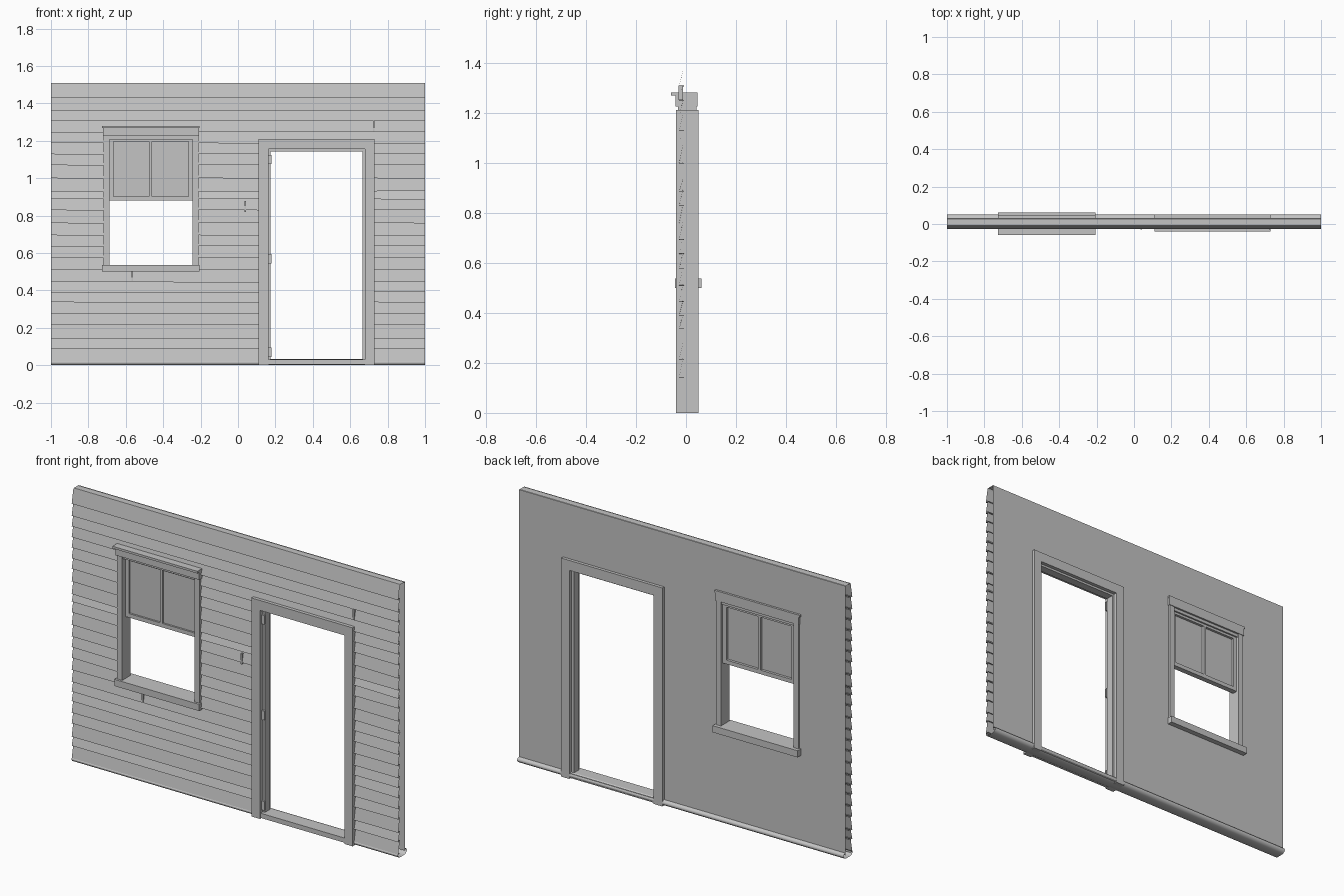
import bpy, bmesh, random
from mathutils import Vector

random.seed(4)
if "Cube" in bpy.data.objects:
    bpy.data.objects.remove(bpy.data.objects["Cube"], do_unlink=True)

paint = bpy.data.materials.new("plain_grey")
paint.use_nodes = True
GREY = (0.55, 0.55, 0.55, 1)
paint.diffuse_color = GREY
paint.node_tree.nodes["Principled BSDF"].inputs["Base Color"].default_value = GREY


def finish(name, bm, smooth=False):
    mesh = bpy.data.meshes.new(name)
    bm.to_mesh(mesh)
    bm.free()
    mesh.materials.append(paint)
    obj = bpy.data.objects.new(name, mesh)
    bpy.context.collection.objects.link(obj)
    for poly in mesh.polygons:
        poly.use_smooth = smooth
    return obj


def box(name, x, y, z):
    """Box from (low, high) pairs."""
    bm = bmesh.new()
    bmesh.ops.create_cube(bm, size=1)
    for v in bm.verts:
        v.co = Vector([(a + b) / 2 + c * (b - a) for (a, b), c in zip((x, y, z), v.co)])
    return finish(name, bm)


def strip(bm, profile, x0, x1, tilt=0.0):
    """Sweep an open (y, z) profile along x; tilt lowers the right end."""
    left = [bm.verts.new((x0, y, z)) for y, z in profile]
    right = [bm.verts.new((x1, y, z - tilt)) for y, z in profile]
    for i in range(len(profile) - 1):
        bm.faces.new((left[i], right[i], right[i + 1], left[i + 1]))


# Openings as x range, z range
DOOR = ((0.14, 0.71), (-0.1, 1.185))
WINDOW = ((-0.705, -0.225), (0.52, 1.24))
BACK = 0.033

# Overlapping clapboards, cut around the openings
edges = [0.02, 0.09, 0.14, 0.214, 0.273, 0.337, 0.39, 0.444, 0.51, 0.577, 0.636,
         0.695, 0.76, 0.829, 0.888, 0.93, 1.0, 1.07, 1.128, 1.187, 1.245, 1.305,
         1.363, 1.43, 1.51]
bm = bmesh.new()
for low, high in zip(edges, edges[1:]):
    spans, start = [], -1.0
    for (xa, xb), (za, zb) in (WINDOW, DOOR):
        if za < (low + high) / 2 < zb:
            spans.append((start, xa))
            start = xb
    spans.append((start, 1.0))
    top = min(high + 0.006, 1.51)
    for x0, x1 in spans:
        tilt = random.uniform(-0.003, 0.004) if 0.1 < low < 1.35 else 0
        strip(bm, [(-0.008, low), (-0.027, low), (-0.012, top)], x0, x1, tilt)
finish("clapboards", bm)

# Short raised board ends at the butt joints
for i, (x, z) in enumerate(((0.727, 1.25), (0.04, 0.82), (-0.565, 0.45))):
    box(f"board_joint_{i + 1}", (x - 0.004, x + 0.004), (-0.03, -0.012), (z, z + 0.058))

# Inner wall sheet with both openings left out
bm = bmesh.new()
xs = [-1, *WINDOW[0], *DOOR[0], 1]
zs = [0.02, WINDOW[1][0], DOOR[1][1], WINDOW[1][1], 1.51]
for x0, x1 in zip(xs, xs[1:]):
    for z0, z1 in zip(zs, zs[1:]):
        if not any(a < (x0 + x1) / 2 < b and c < (z0 + z1) / 2 < d
                   for (a, b), (c, d) in (DOOR, WINDOW)):
            strip(bm, [(BACK, z1), (BACK, z0)], x0, x1)
bmesh.ops.remove_doubles(bm, verts=bm.verts, dist=0.0001)
finish("inner_wall", bm)

# Top cap and rounded base moulding, open at the ends
bm = bmesh.new()
strip(bm, [(-0.012, 1.5), (-0.008, 1.51), (0.028, 1.51), (BACK, 1.505)], -1, 1)
finish("top_cap", bm)
bm = bmesh.new()
strip(bm, [(BACK, 0.032), (0.044, 0.029), (0.05, 0.02), (0.047, 0.01), (0.036, 0.002),
           (0.02, 0), (-0.012, 0), (-0.022, 0.004), (-0.027, 0.012), (-0.027, 0.021),
           (-0.01, 0.021)], -1, 1)
finish("base_moulding", bm, smooth=True)
box("threshold", (0.163, 0.68), (-0.035, 0.045), (0.004, 0.03))

# Door frame: casings, inner jambs and head
for side, outer, inner, stop in (("right", 0.11, 0.163, 0.175), ("left", 0.73, 0.68, 0.665)):
    box(f"door_casing_{side}", sorted((outer, inner)), (-0.04, 0.05), (0, 1.21))
    box(f"door_jamb_{side}", sorted((inner, stop)), (-0.015, 0.03), (0.02, 1.155))
box("door_head", (0.163, 0.68), (-0.04, 0.05), (1.155, 1.21))
box("door_head_stop", (0.163, 0.68), (-0.015, 0.03), (1.143, 1.155))
for i, z in enumerate((0.07, 0.57, 1.1)):
    box(f"hinge_{i + 1}", (0.163, 0.18), (-0.026, -0.015), (z - 0.025, z + 0.025))

# Window frame: casings, head with drip cap, sill
box("window_casing_right", (-0.718, -0.687), (-0.032, 0.042), (0.52, 1.24))
box("window_casing_left", (-0.243, -0.212), (-0.032, 0.042), (0.52, 1.24))
box("window_head", (-0.722, -0.208), (-0.042, 0.045), (1.225, 1.275))
box("window_head_stop", (-0.69, -0.24), (-0.025, 0.035), (1.208, 1.225))
box("window_drip_cap", (-0.727, -0.207), (-0.06, 0.045), (1.268, 1.28))
box("window_sill", (-0.727, -0.207), (-0.044, 0.062), (0.5, 0.537))

# Raised sash with two solid panes
SASH_Y = (-0.004, 0.026)
box("sash_stile_right", (-0.687, -0.665), SASH_Y, (0.88, 1.21))
box("sash_stile_left", (-0.265, -0.243), SASH_Y, (0.88, 1.21))
box("sash_bottom_rail", (-0.665, -0.265), SASH_Y, (0.88, 0.902))
box("sash_top_rail", (-0.665, -0.265), SASH_Y, (1.195, 1.21))
box("sash_muntin", (-0.475, -0.46), SASH_Y, (0.902, 1.195))
box("sash_panes", (-0.665, -0.265), (0.006, 0.012), (0.902, 1.195))
